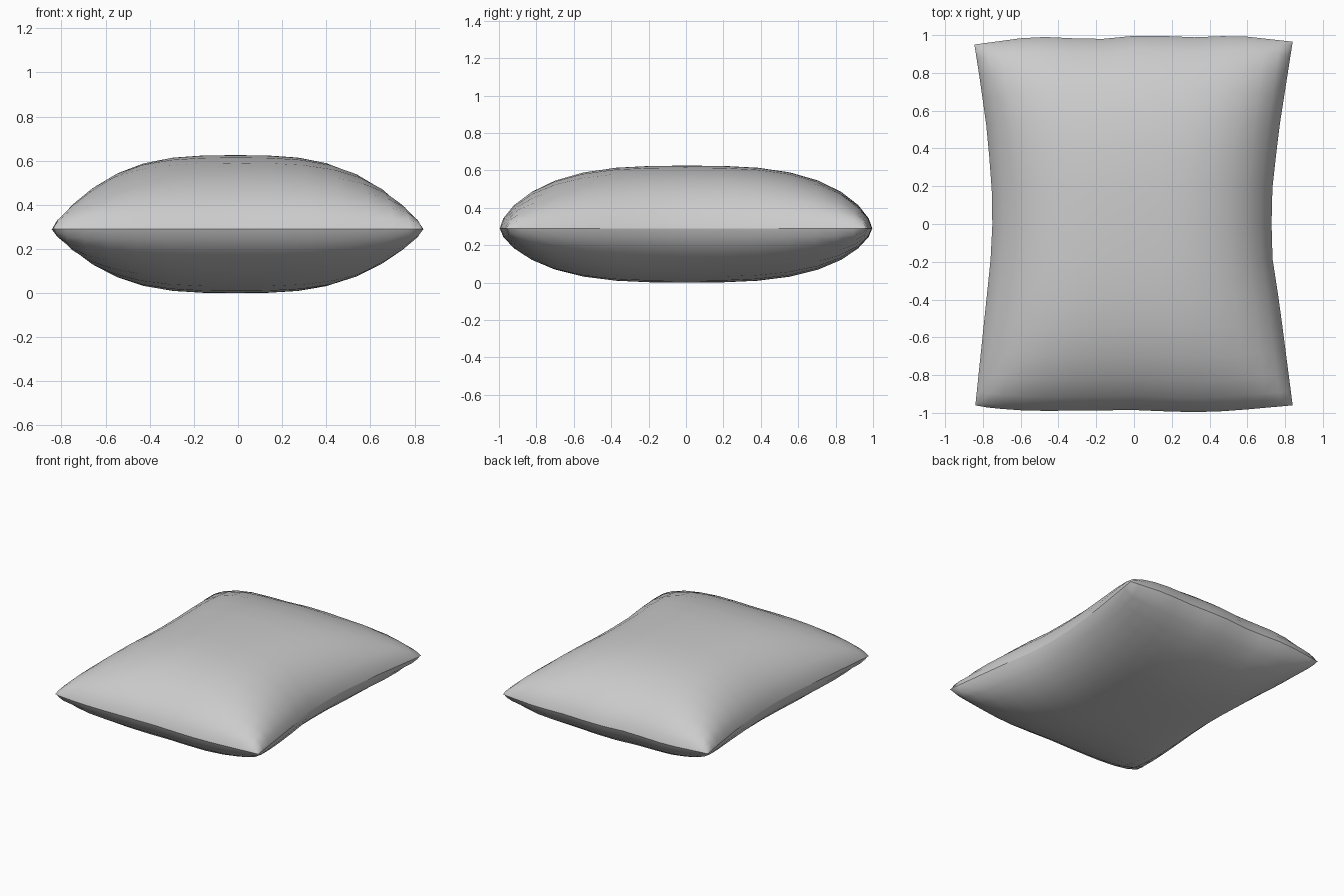
import bpy, bmesh, math

if "Cube" in bpy.data.objects:
    bpy.data.objects.remove(bpy.data.objects["Cube"])

N = 16        # grid divisions per side
SEAM = 0.29   # seam height

# Outline of the seam: (position along side, offset outward)
LEFT = [(-1, .84), (-.5, .79), (-.1, .75), (.15, .75), (.5, .775), (.8, .815), (1, .845)]
RIGHT = [(-1, .84), (-.4, .765), (-.25, .735), (.12, .725), (.5, .765), (1, .84)]
FRONT = [(-1, .96), (-.9, .975), (-.65, .99), (0, .985), (.35, .997), (.6, .99), (1, .96)]
BACK = [(-1, .95), (-.65, .99), (-.45, .99), (-.28, .973), (.05, 1.0), (.4, .988), (.65, .998), (1, .965)]


def lerp(table, t):
    for (a, p), (b, q) in zip(table, table[1:]):
        if t <= b:
            return p + (q - p) * (t - a) / (b - a)
    return table[-1][1]


def spread(i):
    # rows crowd together near the seam where the cloth curves most
    return math.sin(math.pi / 2 * (2 * i / N - 1))


def profile(t):
    return max(0, 1 - abs(t) ** 3.1) ** 0.65


def puff(u, v):
    # full corners: harmonic blend of the two profiles
    a, b = profile(u), profile(v)
    return 0 if min(a, b) < 1e-4 else 1 / (1 / a + 1 / b - 1)


bm = bmesh.new()


def cloth_side(height, flip):
    grid = []
    for j in range(N + 1):
        v = spread(j)
        row = []
        for i in range(N + 1):
            u = spread(i)
            l, r = lerp(LEFT, v), lerp(RIGHT, v)
            f, b = lerp(FRONT, u), lerp(BACK, u)
            x = -l + (l + r) * (u + 1) / 2
            y = -f + (f + b) * (v + 1) / 2
            row.append(bm.verts.new((x, y, SEAM + height * puff(u, v))))
        grid.append(row)
    for j in range(N):
        for i in range(N):
            q = [grid[j][i], grid[j][i + 1], grid[j + 1][i + 1], grid[j + 1][i]]
            bm.faces.new(q[::-1] if flip else q)


# Upper and lower cloth, welded along a crisp seam
cloth_side(0.335, False)
cloth_side(-SEAM, True)
bmesh.ops.remove_doubles(bm, verts=bm.verts[:], dist=1e-5)
for e in bm.edges:
    e.smooth = not all(abs(v.co.z - SEAM) < 1e-5 for v in e.verts)

mesh = bpy.data.meshes.new("pillow")
bm.to_mesh(mesh)
bm.free()
for p in mesh.polygons:
    p.use_smooth = True
pillow = bpy.data.objects.new("pillow", mesh)
bpy.context.collection.objects.link(pillow)
